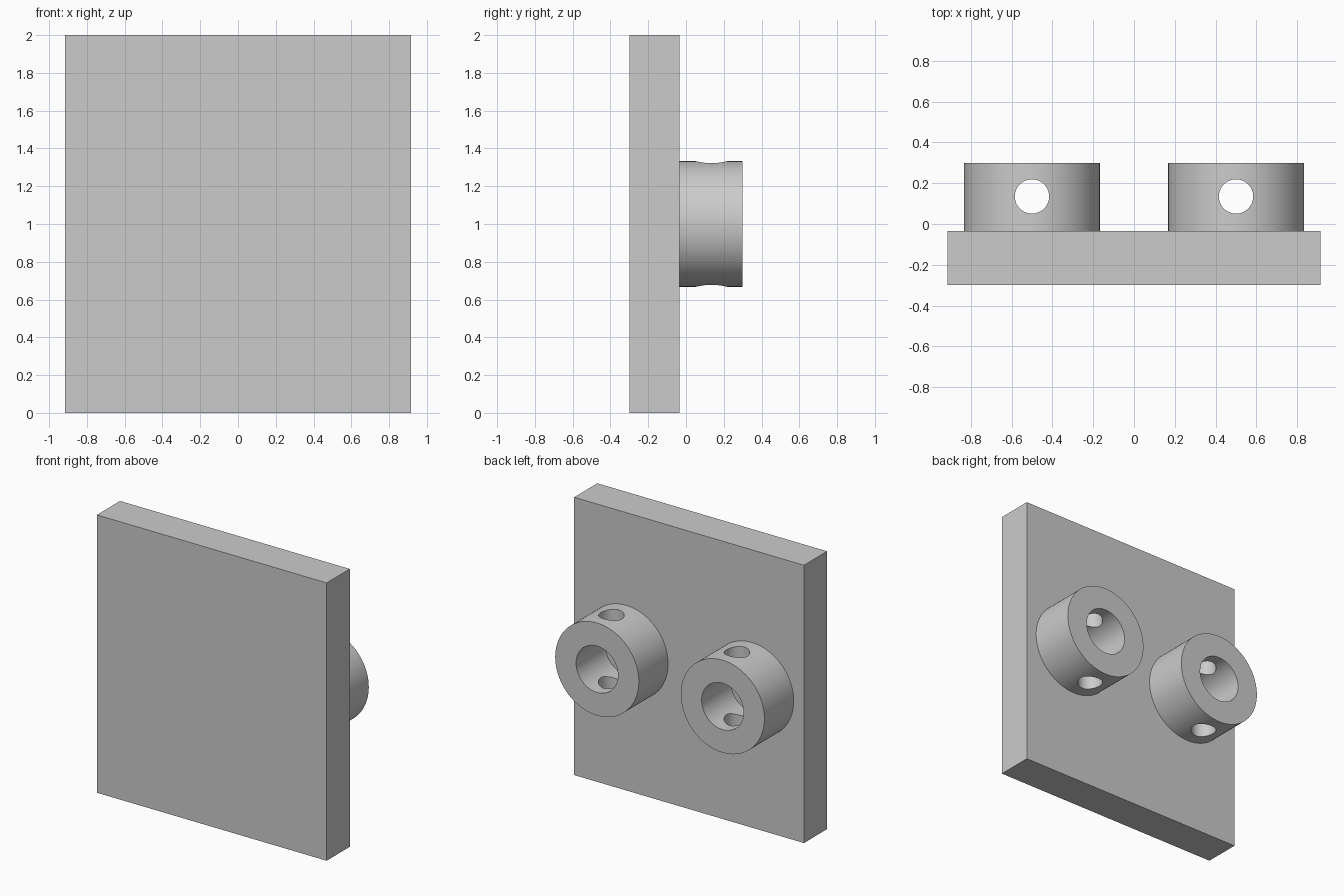
import bpy
import math

cube = bpy.data.objects.get("Cube")
if cube:
    bpy.data.objects.remove(cube, do_unlink=True)

GREY = (0.6, 0.6, 0.6, 1.0)
grey = bpy.data.materials.new("light grey")
grey.use_nodes = True
grey.diffuse_color = GREY
grey.node_tree.nodes["Principled BSDF"].inputs["Base Color"].default_value = GREY

FRONT, FACE, BACK = -0.298, -0.035, 0.298   # plate front, plate back, collar end
HOLE_Y = 0.135


def cylinder(name, radius, depth, location, along_y=True):
    bpy.ops.mesh.primitive_cylinder_add(
        vertices=96, radius=radius, depth=depth, location=location,
        rotation=(math.pi / 2 if along_y else 0, 0, 0))
    obj = bpy.context.object
    obj.name = name
    return obj


def cut(target, cutter):
    mod = target.modifiers.new("cut", "BOOLEAN")
    mod.operation = "DIFFERENCE"
    mod.solver = "EXACT"
    mod.object = cutter
    bpy.context.view_layer.objects.active = target
    bpy.ops.object.modifier_apply(modifier=mod.name)
    bpy.data.objects.remove(cutter, do_unlink=True)


# Flat mounting plate
bpy.ops.mesh.primitive_cube_add(size=1, location=(0, (FRONT + FACE) / 2, 1))
plate = bpy.context.object
plate.name = "plate"
plate.scale = (1.83, FACE - FRONT, 2)
bpy.ops.object.transform_apply(location=False, rotation=False, scale=True)
plate.data.materials.append(grey)

# Two collars, each with a bore down to the plate and a vertical cross hole
for side, x in (("left", 0.5), ("right", -0.5)):
    middle = (x, (FACE + BACK) / 2, 1)
    collar = cylinder(side + "_collar", 0.333, BACK - FACE, middle)
    collar.data.materials.append(grey)
    cut(collar, cylinder("bore_cutter", 0.167, 1, middle))
    cut(collar, cylinder("cross_hole_cutter", 0.084, 1, (x, HOLE_Y, 1), False))
    bpy.ops.object.select_all(action="DESELECT")
    collar.select_set(True)
    bpy.context.view_layer.objects.active = collar
    bpy.ops.object.shade_smooth_by_angle(angle=math.radians(30))
